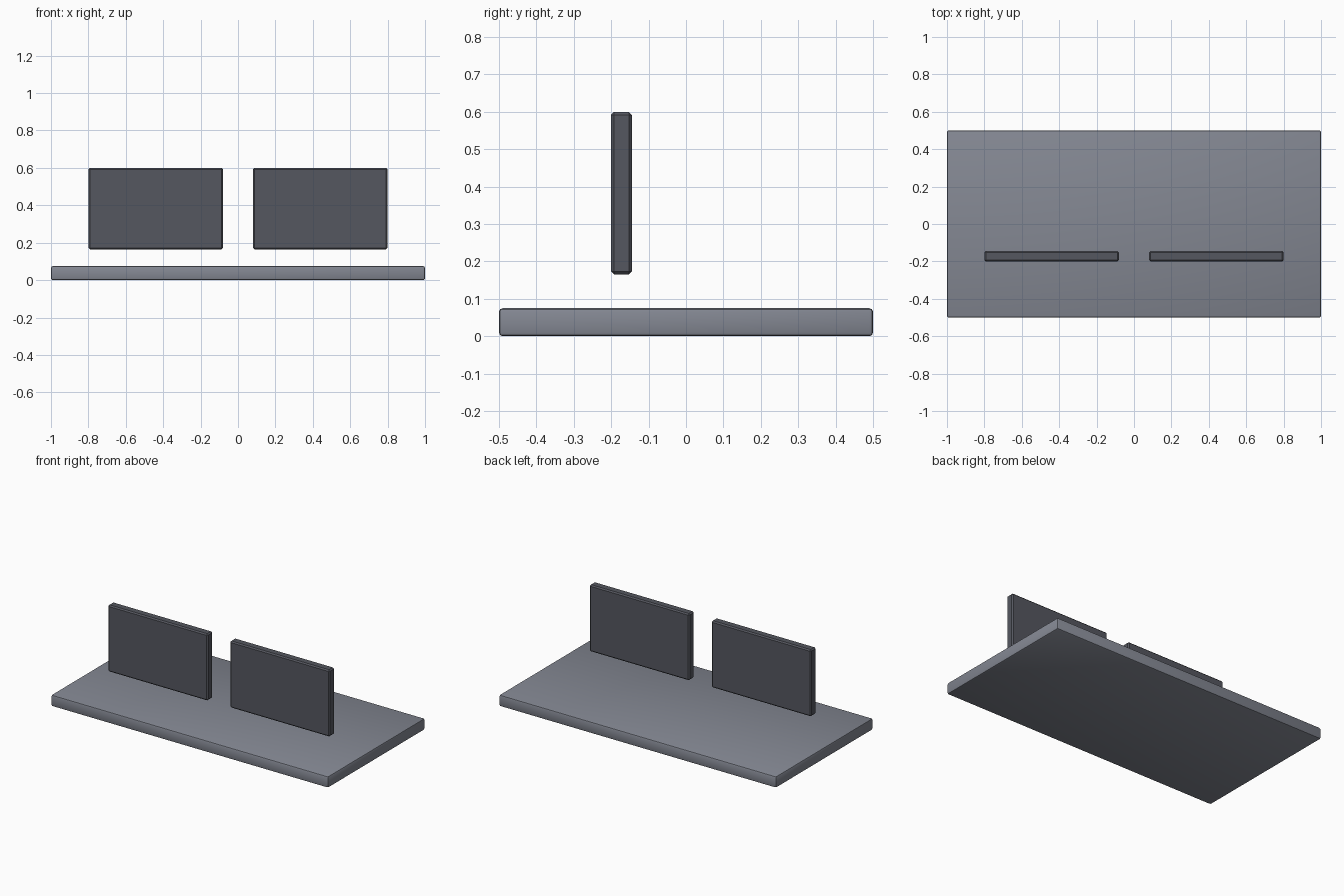
import bpy
import math

cube = bpy.data.objects.get("Cube")
if cube:
    bpy.data.objects.remove(cube, do_unlink=True)


def make_material(name, rgb):
    mat = bpy.data.materials.new(name)
    mat.use_nodes = True
    colour = (*rgb, 1.0)
    mat.diffuse_color = colour
    mat.node_tree.nodes["Principled BSDF"].inputs["Base Color"].default_value = colour
    return mat


def bevelled_box(name, low, high, bevel, segments, mat):
    """Box between two corners with softened edges."""
    centre = [(a + b) / 2 for a, b in zip(low, high)]
    bpy.ops.mesh.primitive_cube_add(size=1, location=centre)
    box = bpy.context.object
    box.name = name
    box.scale = [b - a for a, b in zip(low, high)]
    bpy.ops.object.transform_apply(location=False, rotation=False, scale=True)
    mod = box.modifiers.new("soft_edges", "BEVEL")
    mod.width = bevel
    mod.segments = segments
    bpy.ops.object.modifier_apply(modifier=mod.name)
    bpy.ops.object.shade_smooth_by_angle(angle=math.radians(30))
    box.data.materials.append(mat)
    return box


light_grey = make_material("slate grey", (0.23, 0.245, 0.29))
dark_grey = make_material("charcoal grey", (0.09, 0.095, 0.115))

# Flat base slab
bevelled_box("base_slab", (-1, -0.5, 0), (1, 0.5, 0.075), 0.01, 2, light_grey)

# Pair of upright panels floating above the slab
for side, x in (("right", -0.44), ("left", 0.44)):
    bevelled_box(side + "_panel", (x - 0.36, -0.2, 0.165), (x + 0.36, -0.145, 0.6),
                 0.008, 1, dark_grey)
